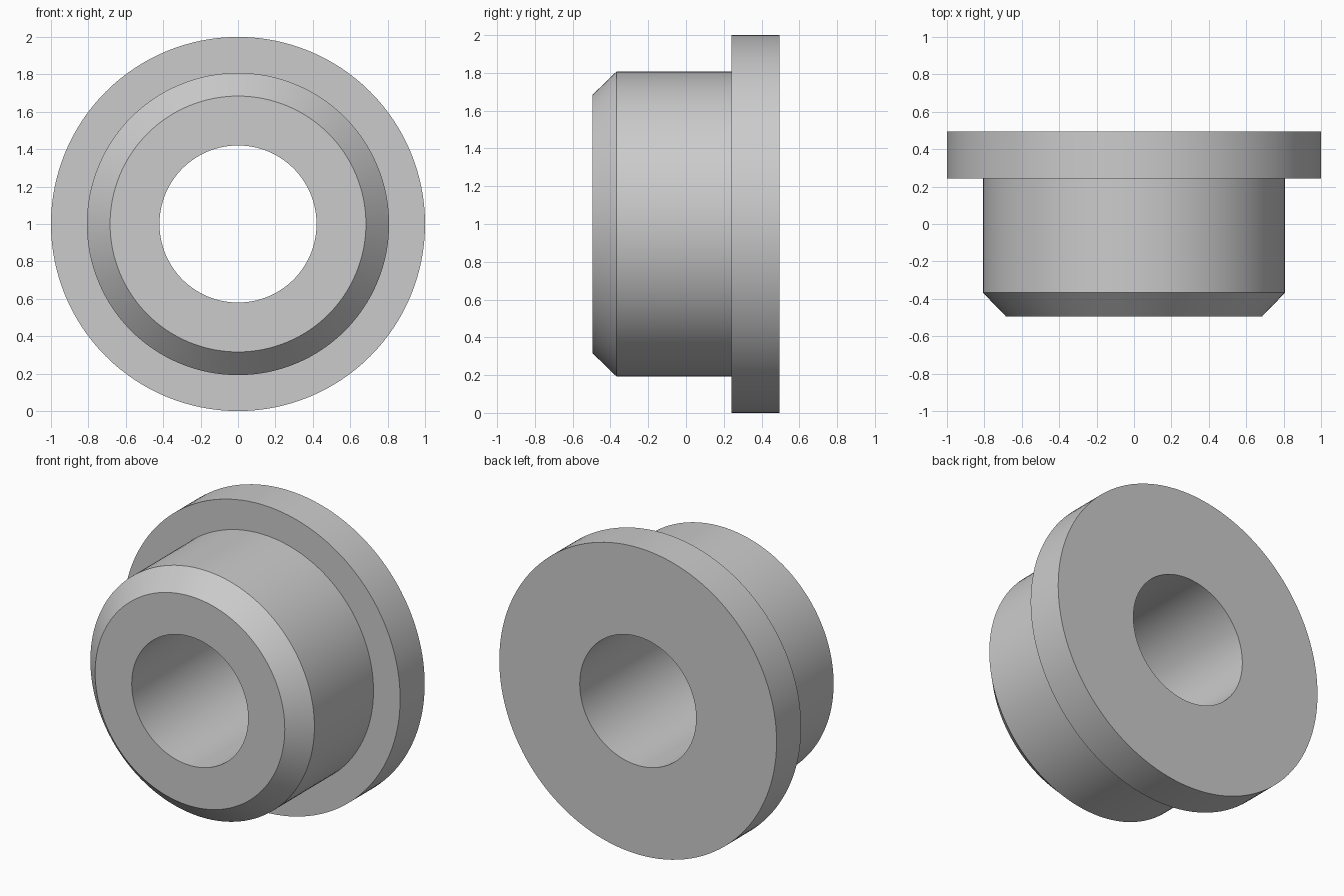
import bpy
import bmesh
import math
from mathutils import Vector

cube = bpy.data.objects.get("Cube")
if cube:
    bpy.data.objects.remove(cube, do_unlink=True)

SEGMENTS = 128
AXIS_HEIGHT = 1.0
BORE, NOSE, BODY, FLANGE = 0.42, 0.684, 0.808, 1.0
FRONT, CHAMFER_END, SHOULDER, BACK = -0.495, -0.367, 0.242, 0.495

# Plain grey finish
grey = bpy.data.materials.new("grey")
grey.use_nodes = True
colour = (0.6, 0.6, 0.6, 1.0)
grey.diffuse_color = colour
grey.node_tree.nodes["Principled BSDF"].inputs["Base Color"].default_value = colour


def lathe(name, profile, material):
    """Revolve a closed (radius, y) profile around the front-to-back axis."""
    bm = bmesh.new()
    verts = [bm.verts.new((0, y, AXIS_HEIGHT + r)) for r, y in profile]
    edges = [bm.edges.new((v, verts[(i + 1) % len(verts)])) for i, v in enumerate(verts)]
    bmesh.ops.spin(bm, geom=verts + edges, cent=Vector((0, 0, AXIS_HEIGHT)),
                   axis=Vector((0, 1, 0)), angle=math.tau, steps=SEGMENTS)
    bmesh.ops.remove_doubles(bm, verts=bm.verts, dist=0.0001)
    bmesh.ops.recalc_face_normals(bm, faces=bm.faces)
    mesh = bpy.data.meshes.new(name)
    bm.to_mesh(mesh)
    bm.free()
    mesh.materials.append(material)
    obj = bpy.data.objects.new(name, mesh)
    bpy.context.collection.objects.link(obj)
    return obj


# Flanged bushing: chamfered nose, straight body, wide flange and through bore
bushing = lathe("flanged_bushing", [
    (BORE, FRONT), (NOSE, FRONT), (BODY, CHAMFER_END), (BODY, SHOULDER),
    (FLANGE, SHOULDER), (FLANGE, BACK), (BORE, BACK),
], grey)

bpy.ops.object.select_all(action="DESELECT")
bushing.select_set(True)
bpy.context.view_layer.objects.active = bushing
bpy.ops.object.shade_smooth_by_angle(angle=math.radians(30))
